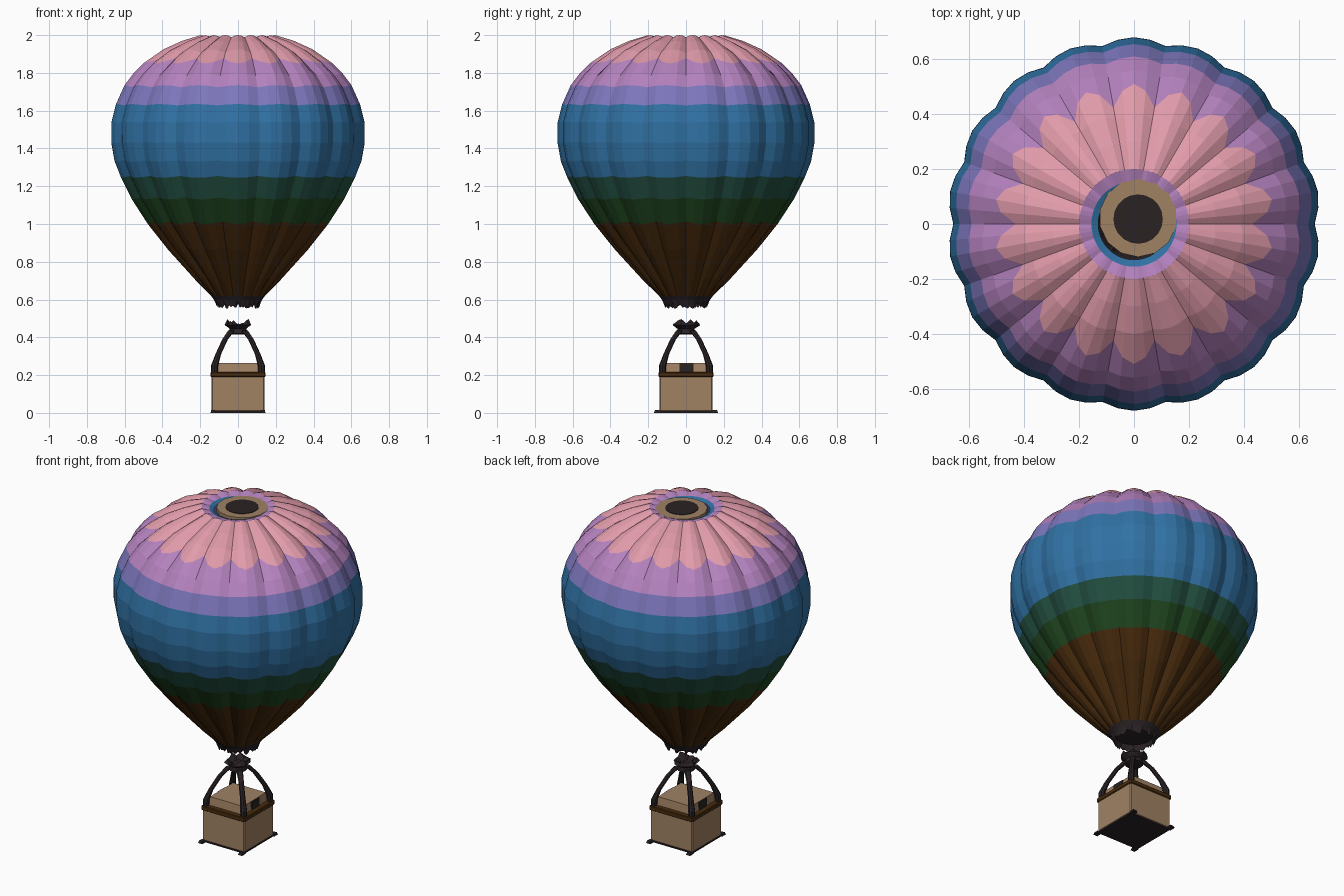
import bpy, bmesh, math, random
from mathutils import Vector

if "Cube" in bpy.data.objects:
    bpy.data.objects.remove(bpy.data.objects["Cube"])

random.seed(4)


def mat(name, r, g, b):
    m = bpy.data.materials.new(name)
    lin = [(c / 255 / 12.92) if c < 10 else ((c / 255 + 0.055) / 1.055) ** 2.4 for c in (r, g, b)]
    m.diffuse_color = (*lin, 1)
    m.use_nodes = True
    m.node_tree.nodes["Principled BSDF"].inputs["Base Color"].default_value = m.diffuse_color
    return m


DARK = mat("charcoal", 42, 34, 36)
BROWN = mat("dark_brown", 74, 44, 14)
GREEN = mat("forest_green", 32, 70, 32)
TEAL = mat("dark_teal", 35, 80, 66)
BLUE = mat("blue", 48, 113, 163)
PERI = mat("periwinkle", 125, 119, 188)
PURPLE = mat("purple", 180, 130, 190)
PINK = mat("pink", 225, 155, 170)
TAN = mat("tan", 160, 130, 100)


def finish(name, bm, mats):
    bmesh.ops.recalc_face_normals(bm, faces=bm.faces)
    me = bpy.data.meshes.new(name)
    bm.to_mesh(me)
    bm.free()
    for m in mats:
        me.materials.append(m)
    ob = bpy.data.objects.new(name, me)
    bpy.context.collection.objects.link(ob)
    return ob


def box(name, lo, hi, m, taper=1.0, bevel=0.0):
    bm = bmesh.new()
    bmesh.ops.create_cube(bm, size=1)
    for v in bm.verts:
        t = taper if v.co.z > 0 else 1
        v.co = Vector([(lo[i] + hi[i]) / 2 + v.co[i] * (hi[i] - lo[i]) * (t if i < 2 else 1) for i in range(3)])
    if bevel:
        bmesh.ops.bevel(bm, geom=bm.edges[:], offset=bevel, segments=1, affect='EDGES')
    return finish(name, bm, [m])


def disc(name, centre, radius, depth, m, sides):
    bm = bmesh.new()
    bmesh.ops.create_cone(bm, cap_ends=True, segments=sides, radius1=radius, radius2=radius, depth=depth)
    bmesh.ops.translate(bm, verts=bm.verts, vec=centre)
    return finish(name, bm, [m])


def connect(bm, a, b, index):
    n = len(a)
    for j in range(n):
        f = bm.faces.new((a[j], a[(j + 1) % n], b[(j + 1) % n], b[j]))
        f.material_index = index


# Envelope: 18 scalloped gores, each profile point carries the colour of the band above it
GORES, PER = 18, 4
bands = [DARK, BROWN, GREEN, TEAL, BLUE, PERI, PURPLE, PINK]
profile = [
    (.10, .60, DARK), (.11, .57, DARK), (.125, .595, DARK), (.143, .62, BROWN),
    (.23, .705, BROWN), (.375, .863, BROWN), (.485, 1.0, GREEN), (.57, 1.13, TEAL),
    (.628, 1.245, BLUE), (.662, 1.33, BLUE), (.68, 1.43, BLUE), (.679, 1.54, BLUE),
    (.655, 1.635, PERI), (.61, 1.735, PURPLE), (.56, 1.80, PURPLE), (.51, 1.85, PINK),
    (.40, 1.925, PINK), (.30, 1.97, PINK), (.20, 2.0, PURPLE), (.155, 1.985, BLUE), (.13, 1.975, BLUE)]
bm = bmesh.new()
rings = []
for i, (r, z, _) in enumerate(profile):
    p0, p1 = profile[max(i - 1, 0)], profile[min(i + 1, len(profile) - 1)]
    tan = Vector((p1[0] - p0[0], p1[1] - p0[1])).normalized()
    depth = .022 * min(1, max(0, (r - .15) / .1)) if i > 3 else 0
    ring = []
    for j in range(GORES * PER):
        a = math.tau * j / (GORES * PER)
        bulge = abs(math.sin(a * GORES / 2))
        p = Vector((r, z))
        if i == 15:  # scalloped lower edge of the pink crown
            p = p.lerp(Vector(profile[16][:2]), .6 * (1 - bulge))
        p -= Vector((tan.y, -tan.x)) * depth * (1 - bulge)
        if i == 1:  # ragged mouth
            p.y += random.uniform(-.02, .012)
        ring.append(bm.verts.new((p.x * math.cos(a), p.x * math.sin(a), p.y)))
    rings.append(ring)
for i in range(len(rings) - 1):
    connect(bm, rings[i], rings[i + 1], bands.index(profile[i][2]))
bm.faces.new(rings[0])
finish("envelope", bm, bands)

# Crown vent
disc("vent_ring", (.015, .022, 1.976), .142, .022, TAN, 14)
disc("vent_opening", (.015, .018, 1.986), .09, .008, DARK, 20)

# Burner with a ragged crown
bm = bmesh.new()
N = 16
prev = None
for k, (r, z) in enumerate([(.03, .415), (.05, .42), (.045, .445), (.07, .465), (.062, .485), (.035, .455)]):
    ring = []
    for j in range(N):
        a = math.tau * j / N
        dz = random.uniform(-.02, .012) if k == 4 else 0
        rr = r + (random.uniform(-.008, .008) if k > 2 else 0)
        ring.append(bm.verts.new((rr * math.cos(a), rr * math.sin(a), z + dz)))
    if prev:
        connect(bm, prev, ring, 0)
    else:
        bm.faces.new(ring)
    prev = ring
bm.faces.new(prev)
finish("burner", bm, [DARK])

# Four bowed uprights and the basket's corner feet
path = [(.125, .19, .016), (.124, .25, .019), (.105, .31, .015), (.068, .39, .015), (.035, .435, .018)]
for sx in (-1, 1):
    for sy in (-1, 1):
        side = ("left" if sx < 0 else "right") + ("_front" if sy < 0 else "_back")
        bm = bmesh.new()
        prev = None
        for d, z, w in path:
            ring = [bm.verts.new((sx * d + w * math.cos(math.tau * k / 8),
                                  sy * d + w * math.sin(math.tau * k / 8), z)) for k in range(8)]
            if prev:
                connect(bm, prev, ring, 0)
            else:
                bm.faces.new(ring)
            prev = ring
        bm.faces.new(prev)
        finish("upright_" + side, bm, [DARK])
        x, y = sx * .132, sy * .152
        box("foot_" + side, (x - .014, y - .018, 0), (x + .014, y + .018, .014), DARK, .7)

# Basket, rim, lid and small dark hatches on the lid's sides
box("basket", (-.14, -.14, .006), (.14, .14, .2), TAN, 1, .006)
box("basket_base", (-.14, -.14, 0), (.14, .14, .008), DARK)
box("basket_rim", (-.145, -.145, .19), (.145, .145, .216), BROWN, 1, .004)
box("basket_lid", (-.115, -.115, .21), (.115, .115, .265), TAN, .95)
for s, side in ((-1, "left"), (1, "right")):
    box("lid_hatch_" + side, (s * .112 - .004, -.035, .216), (s * .112 + .004, .04, .262), DARK)
